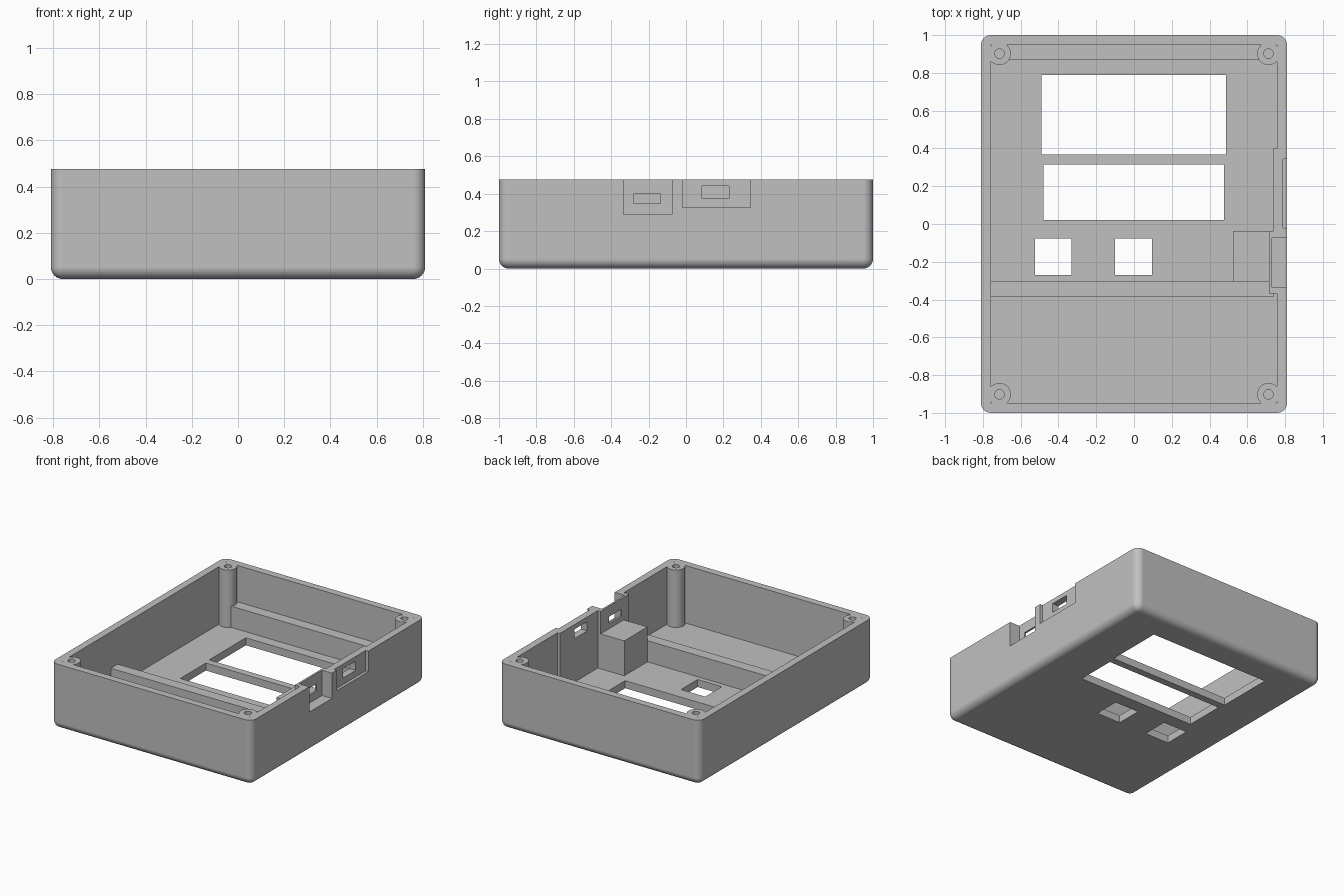
import bpy, bmesh, math

if "Cube" in bpy.data.objects:
    bpy.data.objects.remove(bpy.data.objects["Cube"])

GREY = bpy.data.materials.new("plain grey")
GREY.use_nodes = True
GREY.diffuse_color = (0.53, 0.53, 0.53, 1)
GREY.node_tree.nodes["Principled BSDF"].inputs["Base Color"].default_value = (0.53, 0.53, 0.53, 1)

HX, HY, HZ = 0.81, 1.0, 0.475      # outer half width, half length, height
IX, IY, FLOOR = 0.757, 0.947, 0.055  # cavity half sizes and floor thickness
ABOVE = 0.6


def finish(name, bm):
    mesh = bpy.data.meshes.new(name)
    bm.to_mesh(mesh)
    bm.free()
    mesh.materials.append(GREY)
    obj = bpy.data.objects.new(name, mesh)
    bpy.context.collection.objects.link(obj)
    return obj


def box(name, x, y, z, round_edges=0):
    """Box from (min, max) ranges; optionally rounds all but the top rim."""
    bm = bmesh.new()
    bmesh.ops.create_cube(bm, size=1)
    for v in bm.verts:
        v.co = [r[0] if c < 0 else r[1] for c, r in zip(v.co, (x, y, z))]
    if round_edges:
        edges = [e for e in bm.edges if min(v.co.z for v in e.verts) < z[1] - 0.01]
        bmesh.ops.bevel(bm, geom=edges, offset=round_edges, segments=8,
                        profile=0.5, affect='EDGES')
    return finish(name, bm)


def cylinder(name, x, y, radius, z):
    bm = bmesh.new()
    bmesh.ops.create_cone(bm, cap_ends=True, segments=40, radius1=radius,
                          radius2=radius, depth=z[1] - z[0])
    bmesh.ops.translate(bm, verts=bm.verts, vec=(x, y, (z[0] + z[1]) / 2))
    return finish(name, bm)


def activate(obj):
    bpy.ops.object.select_all(action='DESELECT')
    obj.select_set(True)
    bpy.context.view_layer.objects.active = obj


def cut(target, tool):
    """Subtract the tool from the target and discard the tool."""
    mod = target.modifiers.new("cut", 'BOOLEAN')
    mod.operation, mod.solver, mod.object = 'DIFFERENCE', 'EXACT', tool
    activate(target)
    bpy.ops.object.modifier_apply(modifier=mod.name)
    bpy.data.objects.remove(tool)


# Case body and the cavity shape that hollows it
case = box("case_shell", (-HX, HX), (-HY, HY), (0, HZ), 0.052)
cavity = box("cavity", (-IX, IX), (-IY, IY), (FLOOR, ABOVE))

# Screw posts and thickened port walls are left standing in the cavity
corners = [(sx * 0.712, sy * 0.902) for sx in (-1, 1) for sy in (-1, 1)]
for cx, cy in corners:
    cut(cavity, cylinder("post", cx, cy, 0.06, (0, 0.7)))
cut(cavity, box("port_wall_rear", (0.738, 0.9), (-0.1, 0.40), (0, 0.7)))
cut(cavity, box("port_wall_front", (0.716, 0.9), (-0.367, -0.037), (0, 0.7)))
cut(case, cavity)

# Screw holes
for cx, cy in corners:
    cut(case, cylinder("screw_hole", cx, cy, 0.025, (0.1, ABOVE)))

# Display windows and button holes through the floor
for x, y in (((-0.49, 0.487), (0.367, 0.79)), ((-0.48, 0.477), (0.02, 0.315)),
             ((-0.525, -0.33), (-0.27, -0.078)), ((-0.10, 0.095), (-0.27, -0.078))):
    cut(case, box("opening", x, y, (-0.2, 0.15)))

# Outer port recesses and the sockets inside them
cut(case, box("recess_front", (0.73, 0.9), (-0.335, -0.075), (0.29, ABOVE)))
cut(case, box("recess_rear", (0.789, 0.9), (-0.02, 0.345), (0.325, ABOVE)))
cut(case, box("socket_front", (0.6, 0.9), (-0.28, -0.135), (0.347, 0.398)))
cut(case, box("socket_rear", (0.6, 0.9), (0.085, 0.23), (0.373, 0.44)))

# Smooth rounded edges, keeping the large faces flat
activate(case)
bpy.ops.object.shade_smooth_by_angle(angle=math.radians(30))
normals = case.modifiers.new("flat_faces", 'WEIGHTED_NORMAL')
normals.keep_sharp = True

# Inner supports, sunk slightly into the floor and walls
SUNK = 0.03
box("rear_ledge", (-0.67, 0.67), (0.867, IY + 0.02), (SUNK, 0.21))
box("cross_rib", (-IX - 0.02, 0.74), (-0.385, -0.305), (SUNK, 0.21))
box("support_block", (0.525, 0.725), (-0.306, -0.038), (SUNK, 0.31))
